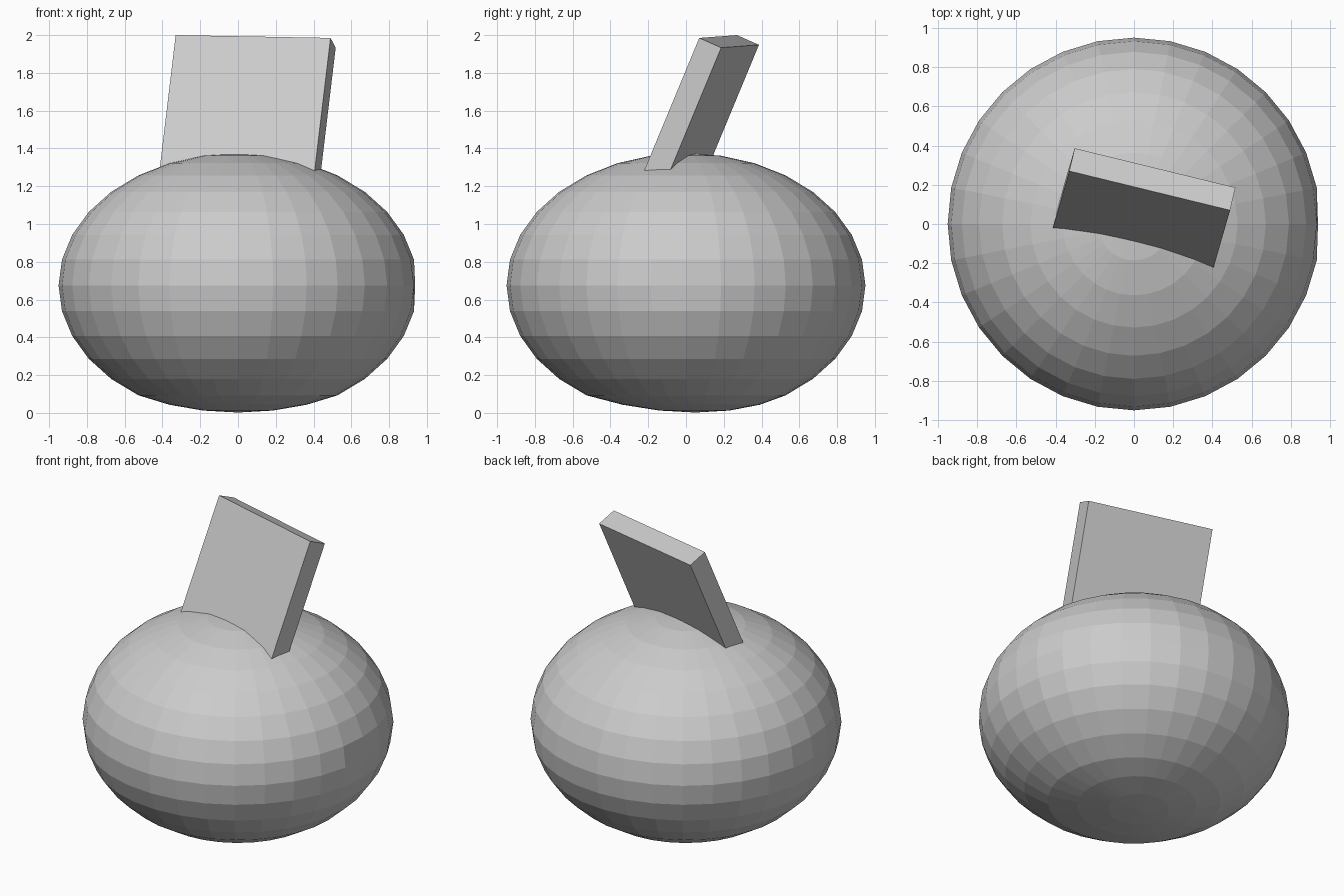
import bpy, bmesh
from mathutils import Vector, Matrix

if "Cube" in bpy.data.objects:
    bpy.data.objects.remove(bpy.data.objects["Cube"])


def make_object(name, bm):
    mesh = bpy.data.meshes.new(name)
    bm.to_mesh(mesh)
    bm.free()
    obj = bpy.data.objects.new(name, mesh)
    bpy.context.collection.objects.link(obj)
    return obj


# Squashed round body with a slightly flattened underside
bm = bmesh.new()
bmesh.ops.create_uvsphere(bm, u_segments=32, v_segments=16, radius=1)
for v in bm.verts:
    low = max(0, -v.co.z - 0.83) / 0.17
    v.co = Vector((v.co.x * 0.95, v.co.y * 0.95 + 0.05 * low,
                   0.675 + 0.7 * v.co.z + 0.027 * low))
    # Small dimple at the right-hand side
    if v.co.x > 0.945 and abs(v.co.y) < 0.01:
        v.co.x -= 0.012
make_object("body", bm)

# Leaning flat stem, sunk into the top of the body
wide = Vector((0.82, -0.20, -0.015)).normalized()
down = Vector((-0.085, -0.29, -0.70))
down = (down - wide * down.dot(wide)).normalized()
deep = down.cross(wide).normalized()
if deep.y < 0:
    deep = -deep
width, depth, length = 0.844, 0.13, 0.88
corner = Vector((-0.33, 0.27, 2.0))
centre = corner + (wide * width + deep * depth + down * length) / 2
axes = Matrix((wide * width, deep * depth, down * length)).transposed()
bm = bmesh.new()
bmesh.ops.create_cube(bm, size=1, matrix=Matrix.Translation(centre) @ axes.to_4x4())
bmesh.ops.recalc_face_normals(bm, faces=bm.faces)
make_object("stem", bm)
